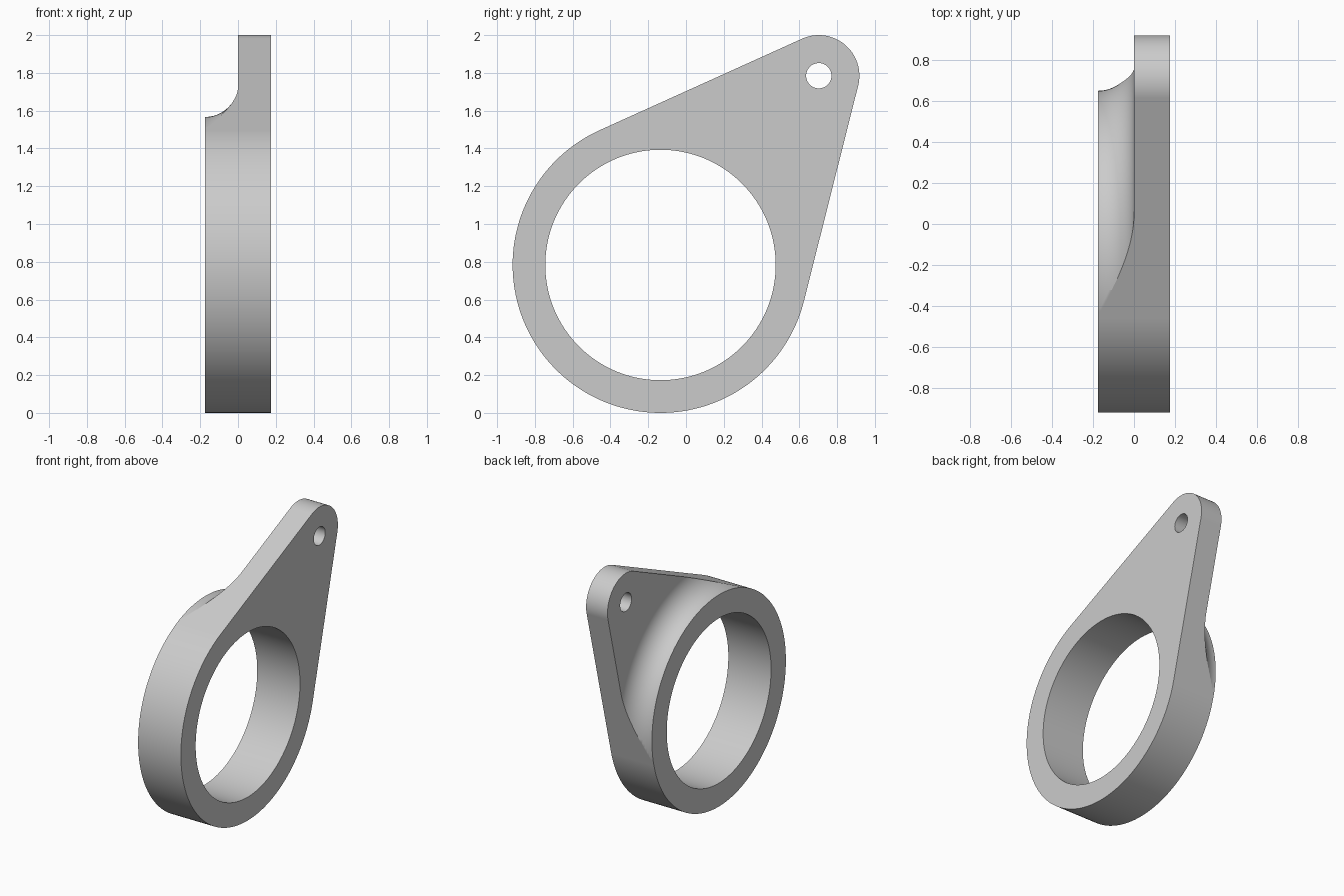
import bpy, bmesh
from math import sin, cos, pi, acos, atan2, hypot, radians

old = bpy.data.objects.get("Cube")
if old:
    bpy.data.objects.remove(old, do_unlink=True)

HALF = 0.175                        # half thickness, also the fillet radius
RING_Y, RING_Z, RING_R, BORE_R = -0.135, 0.783, 0.783, 0.61
EYE_Y, EYE_Z, EYE_R, PIN_R = 0.703, 1.785, 0.215, 0.067


def arc(cy, cz, r, a0, a1, n):
    return [(cy + r * cos(a0 + (a1 - a0) * i / n),
             cz + r * sin(a0 + (a1 - a0) * i / n)) for i in range(n + 1)]


def make_object(name, bm):
    bmesh.ops.recalc_face_normals(bm, faces=bm.faces)
    mesh = bpy.data.meshes.new(name)
    bm.to_mesh(mesh)
    bm.free()
    obj = bpy.data.objects.new(name, mesh)
    bpy.context.collection.objects.link(obj)
    return obj


def prism(name, outline, x0, x1):
    """Extrude a closed y-z outline along x."""
    bm = bmesh.new()
    face = bm.faces.new([bm.verts.new((x0, y, z)) for y, z in outline])
    new = bmesh.ops.extrude_face_region(bm, geom=[face])["geom"]
    verts = [v for v in new if isinstance(v, bmesh.types.BMVert)]
    bmesh.ops.translate(bm, verts=verts, vec=(x1 - x0, 0, 0))
    return make_object(name, bm)


def lathe(name, profile, n):
    """Revolve a closed (x, radius) profile about the ring axis."""
    bm = bmesh.new()
    rows = [[bm.verts.new((x, RING_Y + r * cos(2 * pi * i / n),
                           RING_Z + r * sin(2 * pi * i / n)))
             for x, r in profile] for i in range(n)]
    m = len(profile)
    for i in range(n):
        a, b = rows[i], rows[(i + 1) % n]
        for j in range(m):
            k = (j + 1) % m
            bm.faces.new((a[j], a[k], b[k], b[j]))
    return make_object(name, bm)


def cut(obj, cutter):
    cutter.hide_render = True
    mod = obj.modifiers.new("cut", "BOOLEAN")
    mod.operation, mod.solver, mod.object = "DIFFERENCE", "EXACT", cutter
    bpy.context.view_layer.objects.active = obj
    bpy.ops.object.modifier_apply(modifier=mod.name)
    bpy.data.objects.remove(cutter, do_unlink=True)


# Teardrop body: two arcs joined by tangent lines
dy, dz = EYE_Y - RING_Y, EYE_Z - RING_Z
phi = atan2(dz, dy)
a = acos((RING_R - EYE_R) / hypot(dy, dz))
outline = (arc(RING_Y, RING_Z, RING_R, phi + a, phi + 2 * pi - a, 110)
           + arc(EYE_Y, EYE_Z, EYE_R, phi - a, phi + a, 40))
body = prism("ring_bracket", outline, -HALF, HALF)

# Thin the arm behind the ring, leaving a concave fillet
inner = RING_R + 0.0006
profile = [(-HALF + HALF * sin(t), inner + HALF * (1 - cos(t)))
           for t in [pi / 2 * i / 20 for i in range(21)]]
profile += [(0, 2.0), (-0.3, 2.0), (-0.3, inner)]
cut(body, lathe("arm_relief_cutter", profile, 160))

# Ring bore and pin hole
cut(body, prism("bore_cutter", arc(RING_Y, RING_Z, BORE_R, 0, 2 * pi, 128)[:-1], -0.4, 0.4))
cut(body, prism("pin_hole_cutter", arc(EYE_Y, EYE_Z, PIN_R, 0, 2 * pi, 48)[:-1], -0.4, 0.4))

# Plain grey material
grey = bpy.data.materials.new("light_grey")
grey.use_nodes = True
colour = (0.6, 0.6, 0.6, 1)
grey.diffuse_color = colour
grey.node_tree.nodes["Principled BSDF"].inputs["Base Color"].default_value = colour
body.data.materials.clear()
body.data.materials.append(grey)
for p in body.data.polygons:
    p.material_index = 0

# Smooth curves, sharp rims
bpy.ops.object.select_all(action="DESELECT")
body.select_set(True)
bpy.context.view_layer.objects.active = body
bpy.ops.object.shade_smooth_by_angle(angle=radians(30))
weighted = body.modifiers.new("weighted_normals", "WEIGHTED_NORMAL")
weighted.keep_sharp = True
